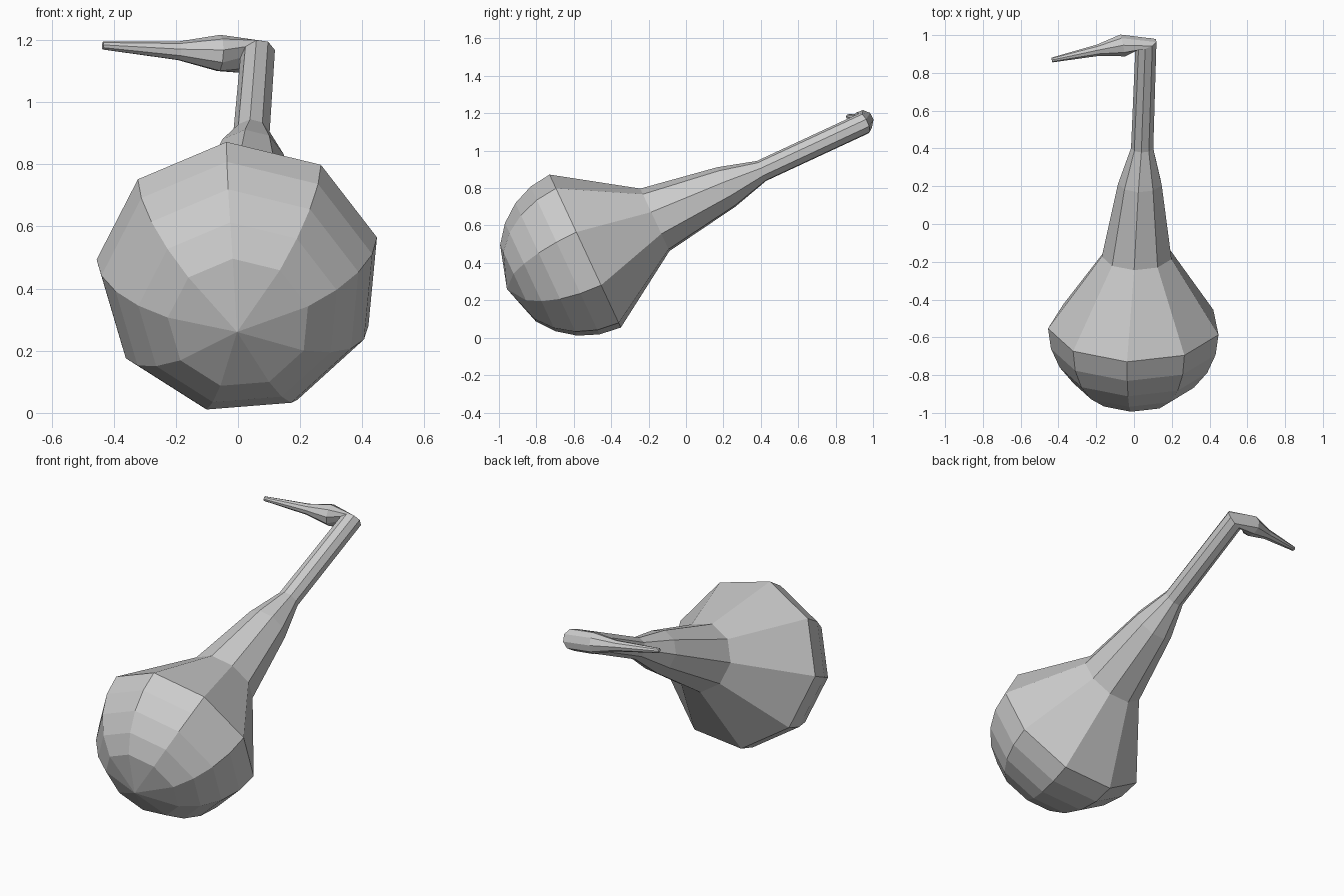
import bpy, bmesh
from math import sin, cos, radians
from mathutils import Vector

if "Cube" in bpy.data.objects:
    bpy.data.objects.remove(bpy.data.objects["Cube"])

SIDES = 9
TILT = radians(25)
AXIS = Vector((0, cos(TILT), sin(TILT)))      # direction of the neck
UP = Vector((0, -sin(TILT), cos(TILT)))
SIDE = Vector((1, 0, 0))
CENTRE = Vector((0.003, -0.536, 0.457))       # middle of the widest ring
R = 0.46


def on_axis(d, x=0.0, lift=0.0):
    return CENTRE + AXIS * d + SIDE * x + UP * lift


# Sections along the gourd: centre, radius, facing
sections = []

# Round bowl
for deg in (60, 45, 30, 15, 0):
    a = radians(deg)
    sections.append((on_axis(-R * sin(a)), R * cos(a), AXIS))

# Shoulder and neck
for d, x, lift, r in ((0.408, 0.014, -0.002, 0.188),
                      (0.83, 0.03, -0.003, 0.118),
                      (1.035, 0.041, -0.004, 0.06)):
    sections.append((on_axis(d, x, lift), r, AXIS))

# Bend, then the stem pointing sideways
stem = Vector((-0.97, -0.22, 0.05)).normalized()
sections += [
    (Vector((0.064, 0.953, 1.146)), 0.06, Vector((-0.32, 0.86, 0.40)).normalized()),
    (Vector((-0.06, 0.945, 1.157)), 0.06, stem),
    (Vector((-0.19, 0.92, 1.165)), 0.031, stem),
    (Vector((-0.435, 0.868, 1.182)), 0.013, stem),
]

bm = bmesh.new()
rings = []
for c, r, n in sections:
    q = AXIS.rotation_difference(n)
    ring = []
    for k in range(SIDES):
        a = radians(-5 + 360 * k / SIDES)
        ring.append(bm.verts.new(c + q @ (UP * cos(a) + SIDE * sin(a)) * r))
    rings.append(ring)

# Skin between sections
for lo, hi in zip(rings, rings[1:]):
    for k in range(SIDES):
        j = (k + 1) % SIDES
        bm.faces.new((lo[k], lo[j], hi[j], hi[k]))

# Pointed bowl end and flat stem tip
pole = bm.verts.new(on_axis(-0.465, -0.006))
for k in range(SIDES):
    bm.faces.new((pole, rings[0][(k + 1) % SIDES], rings[0][k]))
bm.faces.new(rings[-1])
bmesh.ops.recalc_face_normals(bm, faces=bm.faces)

mesh = bpy.data.meshes.new("gourd")
bm.to_mesh(mesh)
bm.free()
bpy.context.collection.objects.link(bpy.data.objects.new("gourd", mesh))
